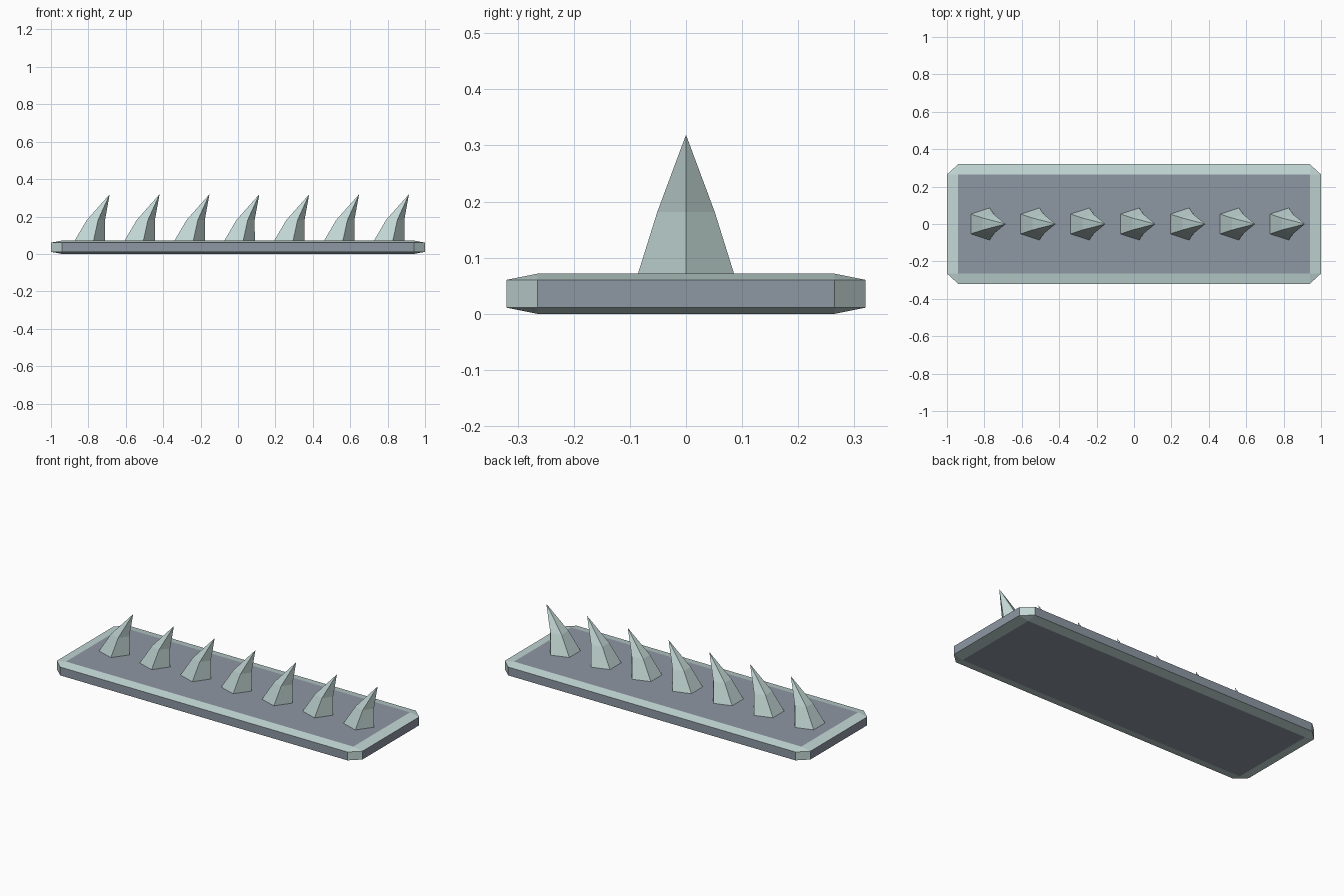
import bpy, bmesh, math

if "Cube" in bpy.data.objects:
    bpy.data.objects.remove(bpy.data.objects["Cube"])


def material(name, color):
    m = bpy.data.materials.new(name)
    m.diffuse_color = (*color, 1)
    m.use_nodes = True
    m.node_tree.nodes["Principled BSDF"].inputs["Base Color"].default_value = m.diffuse_color
    return m


SLATE = material("slate grey", (0.27, 0.31, 0.37))
PALE = material("pale green grey", (0.54, 0.68, 0.66))


def make_object(name, bm, mats):
    bmesh.ops.recalc_face_normals(bm, faces=bm.faces)
    mesh = bpy.data.meshes.new(name)
    bm.to_mesh(mesh)
    bm.free()
    for m in mats:
        mesh.materials.append(m)
    obj = bpy.data.objects.new(name, mesh)
    bpy.context.collection.objects.link(obj)
    return obj


# Base slab: a box with one flat chamfer on every edge
HX, HY, HZ = 1.0, 0.32, 0.0357        # half sizes
CX, CY, CZ = 0.06, 0.055, 0.011       # chamfer along each axis
bm = bmesh.new()
for sx in (-1, 1):
    for sy in (-1, 1):
        for sz in (-1, 1):
            for x, y, z in ((HX, HY - CY, HZ - CZ),
                            (HX - CX, HY, HZ - CZ),
                            (HX - CX, HY - CY, HZ)):
                bm.verts.new((sx * x, sy * y, HZ + sz * z))
bmesh.ops.convex_hull(bm, input=bm.verts[:])
bmesh.ops.dissolve_limit(bm, angle_limit=0.01, verts=bm.verts[:], edges=bm.edges[:])
bm.normal_update()
# The large straight faces are slate, the chamfers are pale
for f in bm.faces:
    f.material_index = 0 if max(abs(c) for c in f.normal) > 0.9999 else 1
make_object("base_slab", bm, [SLATE, PALE])


# Curved five-sided spike leaning toward +x
def spike(name, x):
    bm = bmesh.new()
    rings = []
    for offset, radius, z in ((0.0, 0.09, 0.0714), (0.035, 0.054, 0.181)):
        rings.append([bm.verts.new((x + offset + radius * math.cos(i * math.tau / 5),
                                    radius * math.sin(i * math.tau / 5), z))
                      for i in range(5)])
    tip = bm.verts.new((x + 0.114, 0, 0.319))
    low, high = rings
    bm.faces.new(low[::-1])
    for i in range(5):
        j = (i + 1) % 5
        bm.faces.new((low[i], low[j], high[j], high[i]))
        bm.faces.new((high[i], high[j], tip))
    make_object(name, bm, [PALE])


# Row of seven spikes
for n in range(7):
    spike(f"spike_{n + 1}", -0.8 + n * 1.6 / 6)
